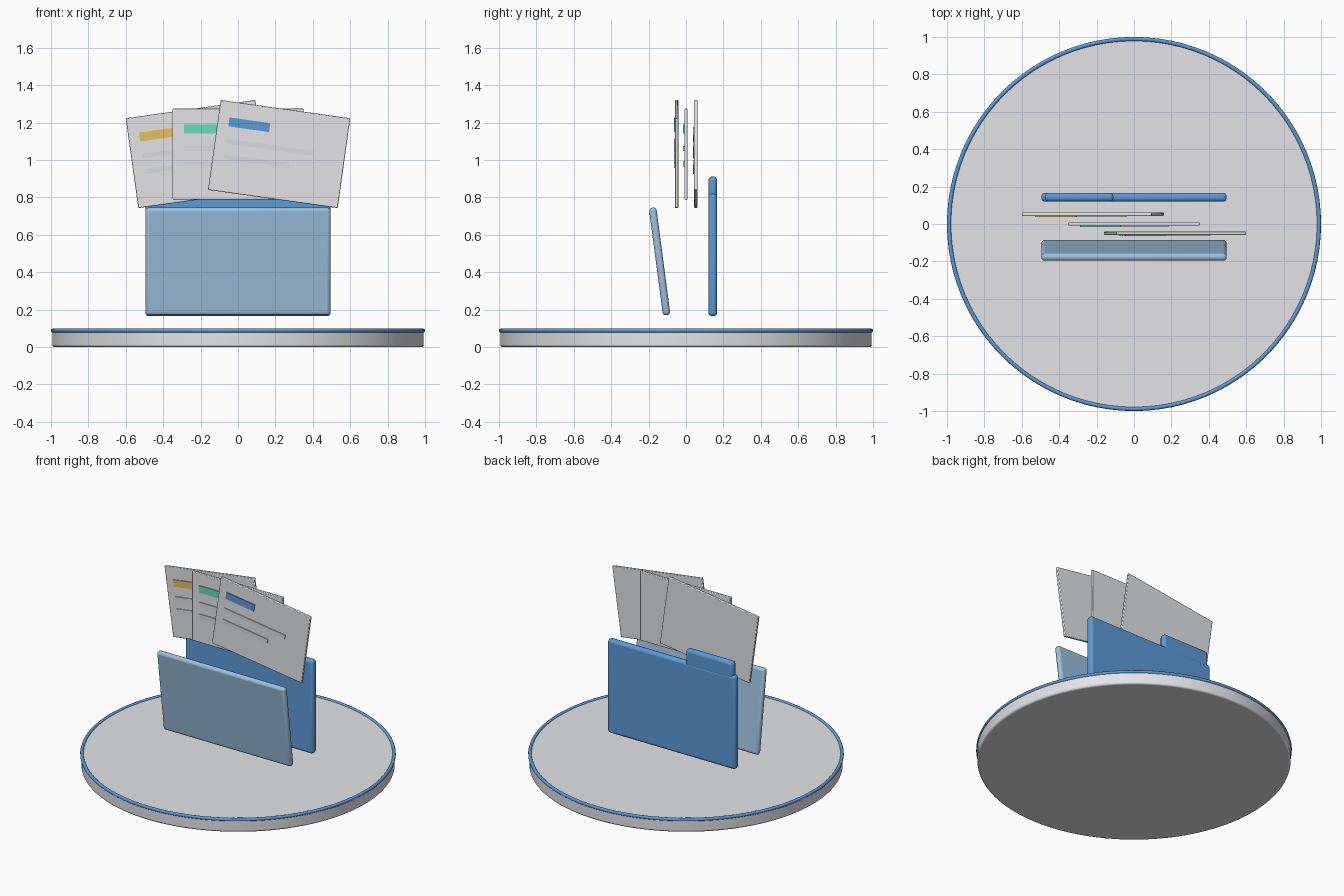
import bpy
import math
from mathutils import Matrix, Vector

cube = bpy.data.objects.get("Cube")
if cube:
    bpy.data.objects.remove(cube, do_unlink=True)


def material(name, srgb):
    color = [(c / 255 / 12.92) if c < 11 else ((c / 255 + 0.055) / 1.055) ** 2.4 for c in srgb]
    mat = bpy.data.materials.new(name)
    mat.use_nodes = True
    mat.diffuse_color = (*color, 1)
    bsdf = next(n for n in mat.node_tree.nodes if n.type == "BSDF_PRINCIPLED")
    bsdf.inputs["Base Color"].default_value = (*color, 1)
    return mat


paper = material("paper white", (228, 229, 232))
text_grey = material("text line grey", (218, 220, 224))
blue = material("folder blue", (92, 154, 216))
light_blue = material("pale folder blue", (156, 193, 222))
gold = material("label gold", (230, 192, 100))
green = material("label green", (105, 220, 185))


def finish(obj, name, mat, bevel=0.0, segments=3):
    obj.name = name
    obj.data.materials.append(mat)
    if bevel:
        mod = obj.modifiers.new("rounded edges", "BEVEL")
        mod.width = bevel
        mod.segments = segments
        mod.limit_method = "ANGLE"
    bpy.ops.object.shade_smooth_by_angle(angle=math.radians(35))
    return obj


def slab(name, size, matrix, mat, bevel=0.0, segments=3):
    """Rounded box with its own placement matrix."""
    bpy.ops.mesh.primitive_cube_add(size=1)
    obj = bpy.context.object
    obj.data.transform(Matrix.Diagonal((*size, 1)))
    obj.matrix_world = matrix
    return finish(obj, name, mat, bevel, segments)


def at(x, y, z):
    return Matrix.Translation(Vector((x, y, z)))


# Round base with a blue rim
bpy.ops.mesh.primitive_cylinder_add(vertices=96, radius=0.993, depth=0.09, location=(0, 0, 0.045))
finish(bpy.context.object, "base_disc", paper, 0.012)
bpy.ops.mesh.primitive_torus_add(major_radius=0.989, minor_radius=0.011, major_segments=96,
                                 minor_segments=12, location=(0, 0, 0.088))
finish(bpy.context.object, "base_rim", blue)

# Folder: upright back with a tab, front leaning forward
slab("folder_back", (0.99, 0.048, 0.655), at(0, 0.143, 0.4925), blue, 0.02, 4)
slab("folder_tab", (0.365, 0.047, 0.122), at(-0.2925, 0.143, 0.851), blue, 0.02, 4)
lean = Matrix.Rotation(math.radians(7.5), 4, "X")
slab("folder_front", (0.99, 0.04, 0.58), at(0, -0.141, 0.458) @ lean, light_blue, 0.018, 4)

# Fanned sheets, each with a label and two text lines
LEFT_MARGIN = -0.29
sheets = (("back", -0.22, 0.052, -8, gold),
          ("middle", 0, 0, 0, green),
          ("front", 0.22, -0.05, 8, blue))
details = (("label", 0.22, 0.048, 0.133),
           ("upper_line", 0.475, 0.026, 0.029),
           ("lower_line", 0.35, 0.026, -0.054))
for place, x, y, turn, accent in sheets:
    pose = at(x, y, 1.032) @ Matrix.Rotation(math.radians(turn), 4, "Y")
    slab(place + "_sheet", (0.7, 0.018, 0.485), pose, paper, 0.004, 2)
    for part, width, height, v in details:
        mat = accent if part == "label" else text_grey
        offset = at(LEFT_MARGIN + width / 2, -0.0115, v)
        slab(place + "_sheet_" + part, (width, 0.007, height), pose @ offset, mat)
